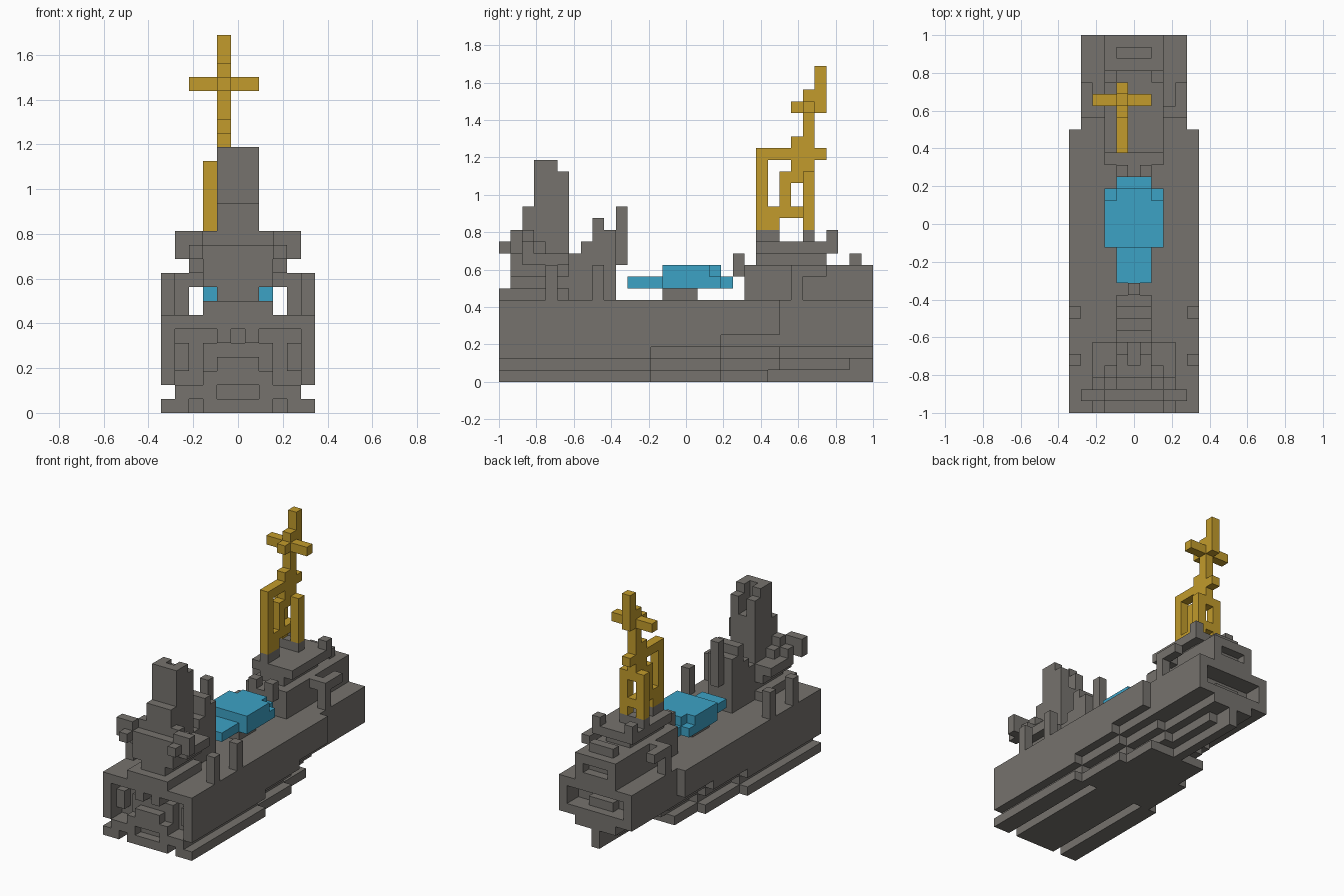
import bpy
import bmesh
from mathutils import Vector

cube = bpy.data.objects.get("Cube")
if cube:
    bpy.data.objects.remove(cube, do_unlink=True)

CELL = 1 / 16      # size of one block
MIDDLE = 16        # block row at the centre of the length


def make_material(name, colour):
    material = bpy.data.materials.new(name)
    material.use_nodes = True
    material.diffuse_color = (*colour, 1)
    shader = material.node_tree.nodes["Principled BSDF"]
    shader.inputs["Base Color"].default_value = (*colour, 1)
    shader.inputs["Roughness"].default_value = 0.9
    return material


grey = make_material("warm grey", (0.18, 0.17, 0.155))
gold = make_material("dull gold", (0.54, 0.33, 0.025))
blue = make_material("sky blue", (0.046, 0.36, 0.56))


class Blocks:
    """A part made of unit blocks; only its outer faces become mesh."""

    def __init__(self, name, material):
        self.name, self.material, self.cells = name, material, set()

    def region(self, x, y, z):
        return {(i, j, k) for i in range(x[0], x[1] + 1)
                for j in range(*y) for k in range(*z)}

    def fill(self, x, y, z):
        self.cells |= self.region(x, y, z)

    def carve(self, x, y, z):
        self.cells -= self.region(x, y, z)

    def wide(self, half, y, z):
        self.fill((-half, half), y, z)

    def hollow(self, half, y, z):
        self.carve((-half, half), y, z)

    def pair(self, x, y, z, action=None):
        action = action or self.fill
        action(x, y, z)
        action((-x[1], -x[0]), y, z)

    def build(self):
        bm = bmesh.new()
        for cell in sorted(self.cells):
            for axis in range(3):
                for sign in (-1, 1):
                    beside = list(cell)
                    beside[axis] += sign
                    if tuple(beside) in self.cells:
                        continue
                    # one square on the open side of the block
                    normal, u, v = Vector(), Vector(), Vector()
                    normal[axis] = sign / 2
                    u[(axis + 1) % 3] = sign / 2
                    v[(axis + 2) % 3] = 1 / 2
                    centre = Vector(cell) + Vector((0, 0.5 - MIDDLE, 0.5)) + normal
                    corners = (centre - u - v, centre + u - v,
                               centre + u + v, centre - u + v)
                    bm.faces.new([bm.verts.new(c * CELL) for c in corners])
        bmesh.ops.remove_doubles(bm, verts=bm.verts, dist=CELL / 100)
        mesh = bpy.data.meshes.new(self.name)
        bm.to_mesh(mesh)
        bm.free()
        mesh.materials.append(self.material)
        part = bpy.data.objects.new(self.name, mesh)
        bpy.context.collection.objects.link(part)


# Hull: wide sides that rise in steps towards the stern
hull = Blocks("hull", grey)
hull.wide(half=5, y=(0, 13), z=(2, 7))
hull.wide(half=5, y=(13, 19), z=(3, 7))
hull.wide(half=5, y=(19, 24), z=(4, 7))
hull.wide(half=4, y=(24, 32), z=(3, 7))

# Underside: stepped layers narrowing to a keel
hull.wide(half=4, y=(0, 19), z=(1, 3))
hull.wide(half=4, y=(19, 24), z=(3, 4))
hull.wide(half=3, y=(19, 24), z=(2, 3))
hull.wide(half=2, y=(19, 24), z=(1, 2))
hull.wide(half=2, y=(24, 32), z=(2, 3))
hull.wide(half=1, y=(24, 30), z=(1, 2))
hull.pair(x=(4, 4), y=(13, 19), z=(1, 2), action=hull.carve)
hull.wide(half=5, y=(0, 13), z=(0, 1))
hull.pair(x=(3, 3), y=(0, 13), z=(0, 1), action=hull.carve)
hull.wide(half=4, y=(13, 19), z=(0, 1))
hull.wide(half=3, y=(19, 23), z=(0, 1))
hull.wide(half=0, y=(23, 32), z=(0, 2))

# Front opening with stepped ledges inside
hull.hollow(half=4, y=(0, 2), z=(2, 6))
hull.wide(half=2, y=(0, 2), z=(2, 3))
hull.wide(half=2, y=(1, 2), z=(3, 5))
hull.wide(half=1, y=(0, 2), z=(3, 4))
hull.pair(x=(1, 1), y=(0, 2), z=(5, 6))
hull.pair(x=(4, 4), y=(1, 2), z=(3, 5))
hull.hollow(half=1, y=(0, 1), z=(1, 2))

# Stern opening with a small block inside
hull.hollow(half=3, y=(30, 32), z=(4, 6))
hull.wide(half=1, y=(30, 31), z=(4, 5))
hull.build()

# Deck posts along both sides
posts = Blocks("deck_posts", grey)
for row in (4, 8):
    posts.pair(x=(5, 5), y=(row, row + 1), z=(7, 10))
posts.build()

# Forward tower with its stepped base
tower = Blocks("forward_tower", grey)
tower.wide(half=2, y=(0, 6), z=(7, 8))
tower.wide(half=1, y=(1, 10), z=(8, 9))
tower.wide(half=2, y=(1, 6), z=(9, 11))
tower.wide(half=3, y=(2, 6), z=(10, 11))
tower.wide(half=2, y=(1, 4), z=(11, 12))
tower.wide(half=1, y=(2, 3), z=(11, 15))
tower.wide(half=1, y=(3, 5), z=(11, 19))
tower.wide(half=1, y=(5, 6), z=(11, 18))
tower.hollow(half=0, y=(4, 6), z=(16, 19))
for row, top in ((6, 11), (7, 12), (8, 14), (9, 13)):
    tower.wide(half=1, y=(row, row + 1), z=(7, top))
tower.wide(half=0, y=(10, 11), z=(10, 15))
tower.build()

# Crosswise wings beside the tower
wings = Blocks("tower_wings", grey)
wings.wide(half=4, y=(1, 2), z=(11, 12))
wings.pair(x=(3, 3), y=(0, 3), z=(11, 12))
wings.pair(x=(3, 4), y=(1, 2), z=(12, 13))
wings.pair(x=(2, 2), y=(2, 3), z=(11, 13))
wings.build()

# Blue craft amidships on its stand
stand = Blocks("craft_stand", grey)
stand.wide(half=1, y=(14, 17), z=(7, 8))
stand.build()

craft = Blocks("deck_craft", blue)
craft.wide(half=2, y=(14, 19), z=(8, 10))
craft.pair(x=(2, 2), y=(18, 19), z=(9, 10), action=craft.carve)
craft.wide(half=1, y=(11, 20), z=(8, 9))
craft.build()

# Rear deckhouse, side frames and upper platform
house = Blocks("rear_deckhouse", grey)
house.wide(half=2, y=(21, 32), z=(7, 10))
house.hollow(half=1, y=(31, 32), z=(8, 9))
house.wide(half=1, y=(20, 22), z=(9, 10))
house.pair(x=(1, 1), y=(20, 21), z=(9, 11))
house.wide(half=1, y=(30, 31), z=(10, 11))
house.wide(half=4, y=(25, 26), z=(9, 10))
house.pair(x=(4, 4), y=(25, 26), z=(7, 10))
house.pair(x=(4, 4), y=(25, 28), z=(9, 10))
house.wide(half=1, y=(22, 28), z=(10, 11))
house.wide(half=2, y=(22, 29), z=(11, 12))
house.pair(x=(2, 2), y=(28, 29), z=(12, 13))
house.fill(x=(-1, -1), y=(23, 24), z=(12, 13))
house.fill(x=(-1, -1), y=(22, 23), z=(12, 13))
house.fill(x=(-2, 0), y=(26, 27), z=(12, 13))
house.build()

# Golden mast: lattice frame, side legs, crossbar and tip
mast = Blocks("mast", gold)
SPAR = (-1, -1)
mast.fill(SPAR, y=(22, 23), z=(13, 20))
mast.fill(SPAR, y=(22, 24), z=(13, 15))
mast.fill(SPAR, y=(22, 27), z=(14, 15))
mast.fill(SPAR, y=(24, 25), z=(14, 18))
mast.fill(SPAR, y=(25, 26), z=(17, 21))
mast.fill(SPAR, y=(26, 27), z=(17, 25))
mast.fill(SPAR, y=(22, 28), z=(19, 20))
mast.fill(SPAR, y=(25, 28), z=(23, 24))
mast.fill(SPAR, y=(27, 28), z=(23, 27))
for column in (-2, 0):
    mast.fill(x=(column, column), y=(26, 27), z=(13, 18))
mast.fill(x=(-3, 1), y=(26, 27), z=(23, 24))
mast.build()
